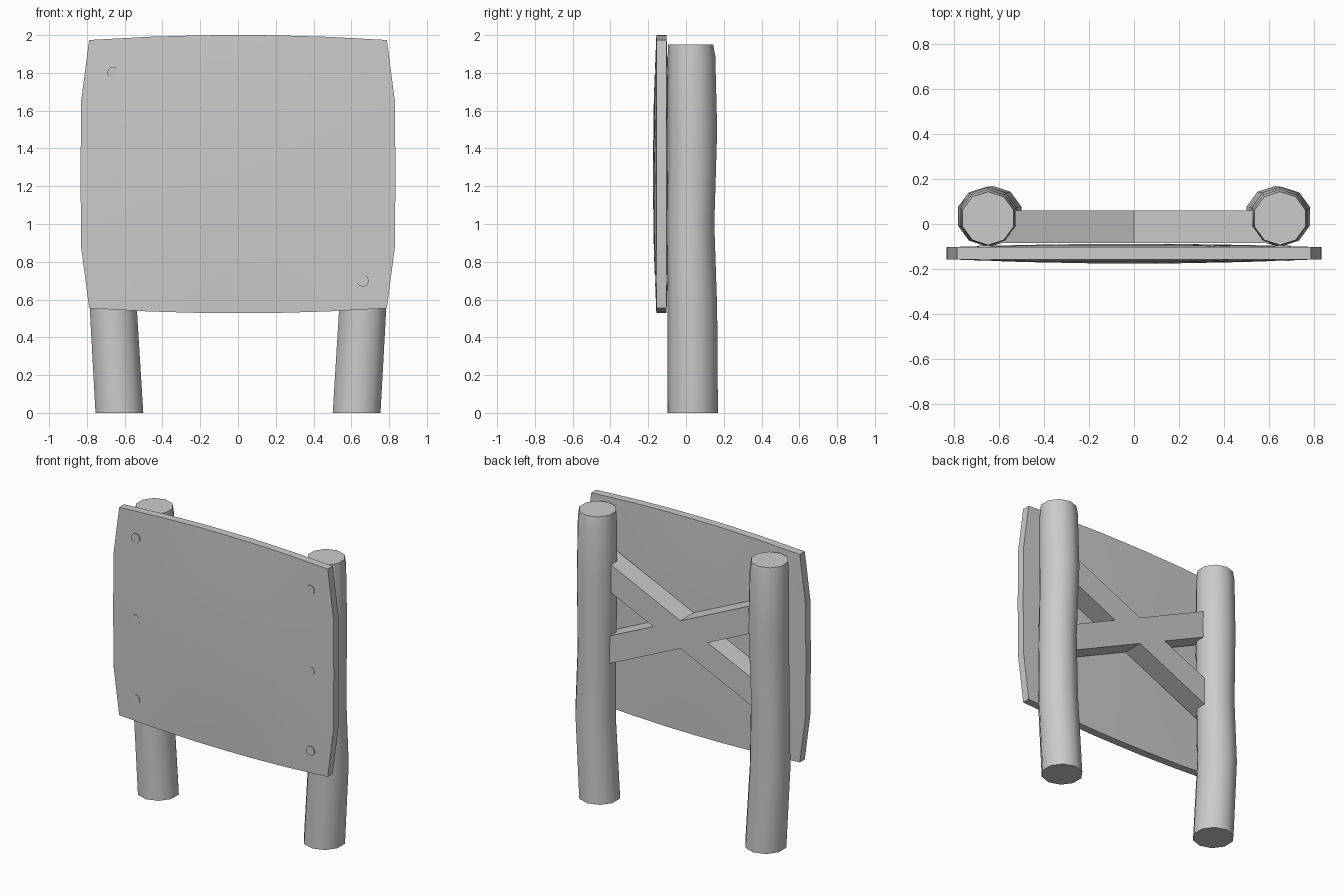
import bpy, bmesh, math
from mathutils import Matrix, Vector

if "Cube" in bpy.data.objects:
    bpy.data.objects.remove(bpy.data.objects["Cube"], do_unlink=True)

grey = bpy.data.materials.new("plain_grey")
grey.use_nodes = True
grey.diffuse_color = (0.6, 0.6, 0.6, 1)
grey.node_tree.nodes["Principled BSDF"].inputs["Base Color"].default_value = (0.6, 0.6, 0.6, 1)


def finish(bm, name, smooth_angle=None):
    bmesh.ops.recalc_face_normals(bm, faces=bm.faces)
    mesh = bpy.data.meshes.new(name)
    bm.to_mesh(mesh)
    bm.free()
    mesh.materials.append(grey)
    obj = bpy.data.objects.new(name, mesh)
    bpy.context.collection.objects.link(obj)
    if smooth_angle:
        bpy.ops.object.select_all(action='DESELECT')
        obj.select_set(True)
        bpy.context.view_layer.objects.active = obj
        bpy.ops.object.shade_smooth_by_angle(angle=math.radians(smooth_angle))
    return obj


# Posts: gently crooked logs, mirrored left and right
POST_RINGS = [  # z, x, y, radius
    (0, 0.628, 0.036, 0.133), (0.55, 0.66, 0.034, 0.131),
    (1.0, 0.655, 0.025, 0.125), (1.5, 0.648, 0.034, 0.131),
    (1.89, 0.65, 0.029, 0.126), (1.95, 0.65, 0.025, 0.119)]
SIDES = 10


def post(name, side):
    bm = bmesh.new()
    rings = []
    for z, x, y, r in POST_RINGS:
        ring = []
        for i in range(SIDES):
            a = math.tau * (i + 0.5) / SIDES
            ring.append(bm.verts.new((side * (x + r * math.cos(a)), y + r * math.sin(a), z)))
        rings.append(ring)
    for low, high in zip(rings, rings[1:]):
        for i in range(SIDES):
            j = (i + 1) % SIDES
            bm.faces.new((low[i], low[j], high[j], high[i]))
    bm.faces.new(rings[0])
    bm.faces.new(rings[-1])
    finish(bm, name, 40)


# Panel: bowed outline with slightly domed front and back
COLS = {-1: 0.71, -0.6: 0.727, -0.25: 0.735, 0: 0.736, 0.25: 0.735, 0.6: 0.727, 1: 0.71}
ROWS = {-1: 0.788, -0.55: 0.83, 0: 0.834, 0.55: 0.83, 1: 0.788}


def panel():
    bm = bmesh.new()
    grids = []
    for edge_y, dome in ((-0.157, -0.019), (-0.103, 0.015)):
        grids.append([[bm.verts.new((u * half_w,
                                     edge_y + dome * (1 - u * u) * (1 - w * w),
                                     1.264 + w * half_h))
                       for u, half_h in COLS.items()] for w, half_w in ROWS.items()])
    for g in grids:
        for a, b in zip(g, g[1:]):
            for i in range(len(a) - 1):
                bm.faces.new((a[i], a[i + 1], b[i + 1], b[i]))
    # Rim walls between front and back
    loops = [g[0] + [r[-1] for r in g[1:-1]] + g[-1][::-1] + [r[0] for r in g[-2:0:-1]]
             for g in grids]
    front, back = loops
    for i in range(len(front)):
        j = (i + 1) % len(front)
        bm.faces.new((front[i], front[j], back[j], back[i]))
    finish(bm, "panel", 30)


# Crossed braces between the posts
def brace(name, side):
    bm = bmesh.new()
    size = Matrix.Diagonal(Vector((1.44, 0.145, 0.172, 1)))
    turn = Matrix.Rotation(-side * math.radians(24.7), 4, 'Y')
    bmesh.ops.create_cube(bm, size=1, matrix=Matrix.Translation((0, -0.0125, 1.278)) @ turn @ size)
    finish(bm, name)


# Bolts fixing the panel to the posts
def bolt(name, x, z):
    bm = bmesh.new()
    place = Matrix.Translation((x, -0.13, z)) @ Matrix.Rotation(math.pi / 2, 4, 'X')
    bmesh.ops.create_cone(bm, cap_ends=True, segments=12, radius1=0.032, radius2=0.032,
                          depth=0.07, matrix=place)
    finish(bm, name, 40)


panel()
for label, side in (("left", 1), ("right", -1)):
    post(label + "_post", side)
    brace(label + "_rising_brace", side)
    for height, z in (("top", 1.8), ("middle", 1.245), ("bottom", 0.7)):
        bolt(f"{label}_{height}_bolt", side * 0.66, z)
